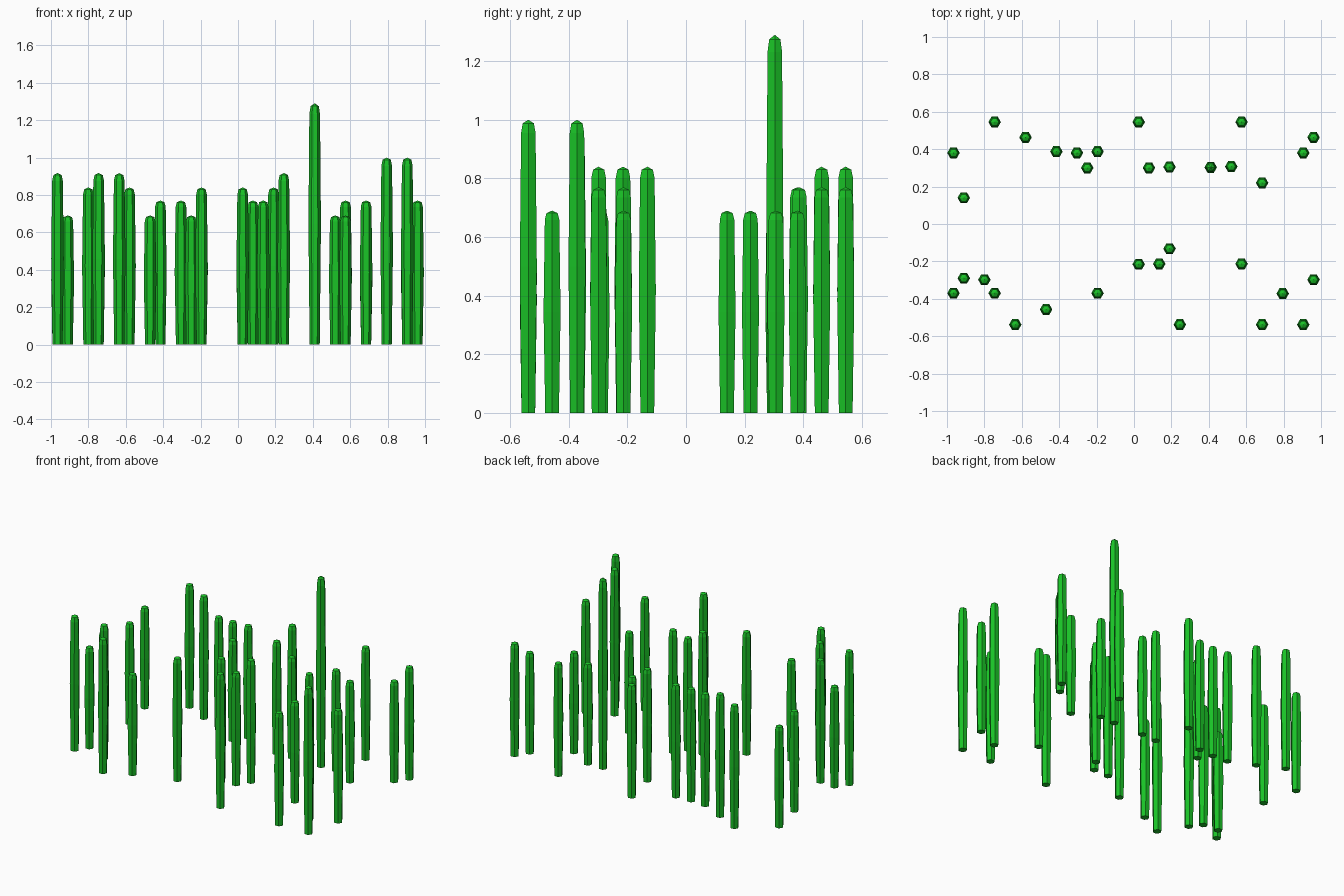
import bpy, bmesh, math

if "Cube" in bpy.data.objects:
    bpy.data.objects.remove(bpy.data.objects["Cube"])

green = bpy.data.materials.new("stem_green")
green.diffuse_color = (0.01, 0.55, 0.02, 1)
green.use_nodes = True
green.node_tree.nodes["Principled BSDF"].inputs["Base Color"].default_value = green.diffuse_color

# stem profile: (fraction of height, radius), six-sided
PROFILE = [(0, 0.027), (0.5, 0.0335), (0.955, 0.0285), (0.988, 0.022)]
SIDES = 6

# stems grouped by height: (x, y) of each base
STEMS = {
    0.69: [(-.965, .38), (-.91, .14), (-.91, -.29), (-.47, -.457), (-.25, .30), (.19, .305),
           (.52, .307), (.575, -.213), (.685, .22), (.905, .38)],
    0.77: [(-.415, .387), (-.305, .38), (-.195, .387), (.025, .545), (.08, .30), (.135, -.213),
           (.575, .545), (.685, -.538), (.96, .463), (.96, -.298)],
    0.84: [(-.80, -.298), (-.745, .545), (-.58, .463), (-.195, -.37), (.025, -.215), (.19, -.132)],
    0.917: [(-.965, -.37), (-.745, -.37), (-.635, -.538), (.245, -.538)],
    1.0: [(.795, -.372), (.905, -.538)],
    1.29: [(.41, .303)],
}


def make_stem(name, x, y, h):
    bm = bmesh.new()
    rings = [[bm.verts.new((r * math.cos(math.tau * i / SIDES),
                            r * math.sin(math.tau * i / SIDES), f * h))
              for i in range(SIDES)] for f, r in PROFILE]
    bm.faces.new(reversed(rings[0]))
    for lo, hi in zip(rings, rings[1:]):
        for i in range(SIDES):
            j = (i + 1) % SIDES
            bm.faces.new((lo[i], lo[j], hi[j], hi[i]))
    # low pointed tip
    tip = bm.verts.new((0, 0, h))
    for i in range(SIDES):
        bm.faces.new((rings[-1][i], rings[-1][(i + 1) % SIDES], tip))
    mesh = bpy.data.meshes.new(name)
    bm.to_mesh(mesh)
    bm.free()
    mesh.materials.append(green)
    ob = bpy.data.objects.new(name, mesh)
    ob.location = (x, y, 0)
    bpy.context.collection.objects.link(ob)


for h, spots in STEMS.items():
    for x, y in spots:
        make_stem("stem", x, y, h)
